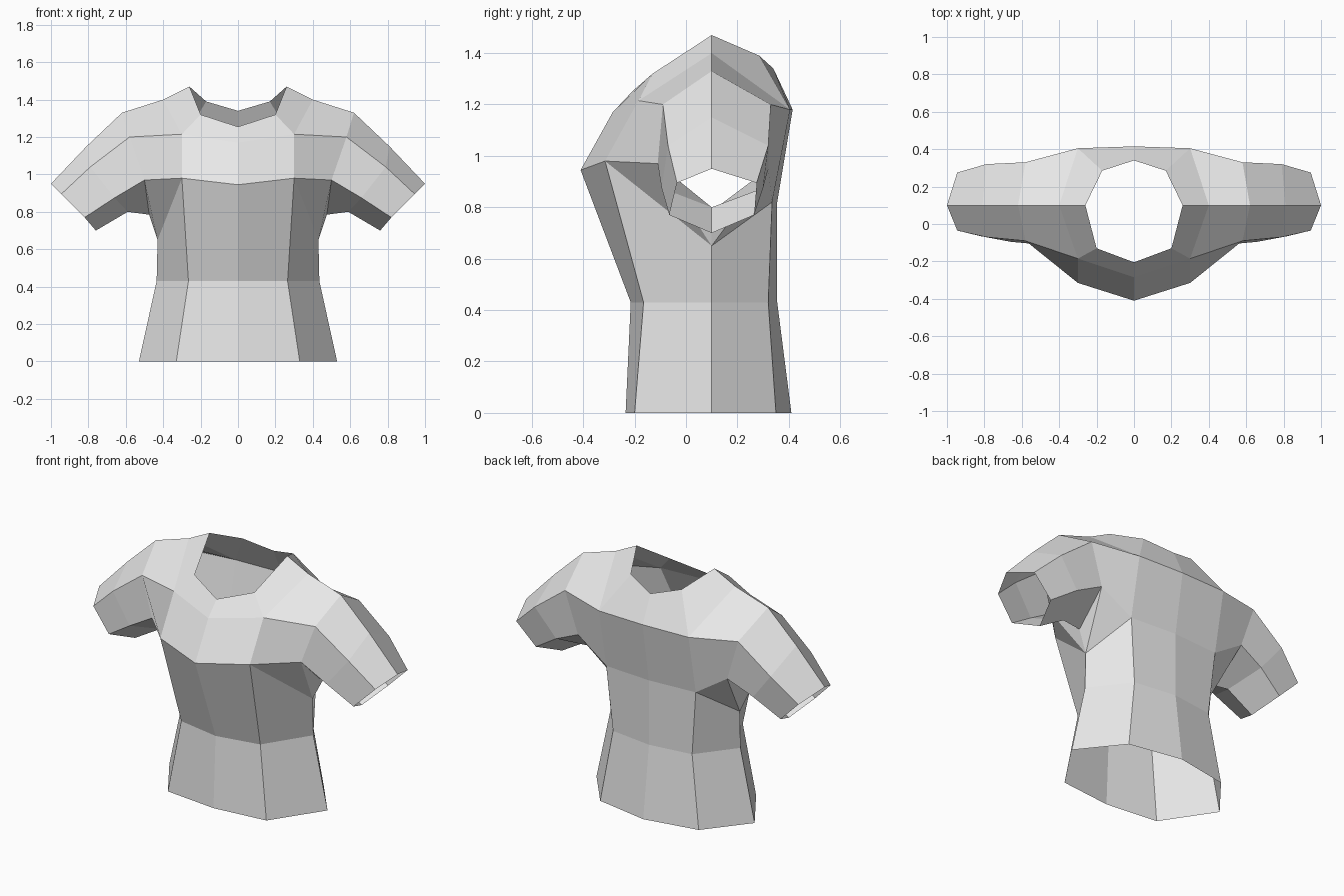
import bpy

if "Cube" in bpy.data.objects:
    bpy.data.objects.remove(bpy.data.objects["Cube"])

cloth = bpy.data.materials.new("light_grey_cloth")
cloth.diffuse_color = (0.8, 0.8, 0.8, 1)
cloth.use_nodes = True
cloth.node_tree.nodes["Principled BSDF"].inputs["Base Color"].default_value = cloth.diffuse_color


def bridge(lower, upper):
    """Quads between two rows of points."""
    return [(lower[i], lower[i + 1], upper[i + 1], upper[i])
            for i in range(len(lower) - 1)]


def make_part(name, faces):
    """Flat-shaded half part from point loops, mirrored across x."""
    points = list(dict.fromkeys(p for f in faces for p in f))
    index = {p: i for i, p in enumerate(points)}
    mesh = bpy.data.meshes.new(name)
    mesh.from_pydata(points, [], [[index[p] for p in f] for f in faces])
    mesh.materials.append(cloth)
    obj = bpy.data.objects.new(name, mesh)
    bpy.context.collection.objects.link(obj)
    mirror = obj.modifiers.new("mirror", 'MIRROR')
    mirror.use_mirror_merge = True
    mirror.merge_threshold = 0.001


# Half rings run from front centre, around the +x side, to back centre
hem = [(0, -.235, 0), (.33, -.20, 0), (.53, .10, 0), (.33, .35, 0), (0, .41, 0)]
waist = [(0, -.215, .43), (.265, -.165, .43), (.435, .10, .43),
         (.265, .32, .43), (0, .355, .43)]
chest_front = [(0, -.41, .945), (.30, -.315, .98)]
chest_back = [(.30, .335, .82), (0, .355, .82)]
yoke = [(0, -.285, 1.17), (.30, -.185, 1.215), (.40, .10, 1.40),
        (.30, .405, 1.18), (0, .415, 1.18)]
neck = [(0, -.205, 1.255), (.20, -.13, 1.32), (.26, .10, 1.47),
        (.17, .285, 1.39), (0, .34, 1.34)]
side = (.43, .10, .65)

# Sleeve rings: top, front, lower front, bottom, lower back, back
armhole = [(.62, .10, 1.33), (.58, -.09, 1.20), (.50, -.11, .97),
           (.475, .10, .785), (.50, .32, .95), (.58, .33, 1.20)]
mid_sleeve = [(.81, .10, 1.15), (.79, -.07, 1.04), (.66, -.095, .875),
              (.59, .10, .80), (.66, .30, .875), (.79, .32, 1.04)]
cuff = [(1.0, .10, .95), (.945, -.035, .895), (.82, -.065, .77),
        (.76, .10, .70), (.82, .265, .77), (.945, .275, .895)]
top, front, low_front, bottom, low_back, back = armhole

# Body from hem to chest, with the gussets under the arm
body = bridge(hem, waist)
body += bridge(waist, chest_front + [side] + chest_back)
body += [(chest_front[1], side, low_front), (low_front, side, bottom),
         (side, chest_back[0], low_back), (side, low_back, bottom)]
make_part("body", body)

# Chest and back panels, shoulder caps and neckline
upper = bridge(chest_front + [low_front], yoke[:2] + [front])
upper += bridge([low_back] + chest_back, [back] + yoke[3:])
upper += [(yoke[1], front, top, yoke[2]), (yoke[3], yoke[2], top, back)]
upper += bridge(yoke, neck)
make_part("shoulders", upper)

# Open short sleeves
rings = [r + r[:1] for r in (armhole, mid_sleeve, cuff)]
make_part("sleeves", bridge(rings[0], rings[1]) + bridge(rings[1], rings[2]))
